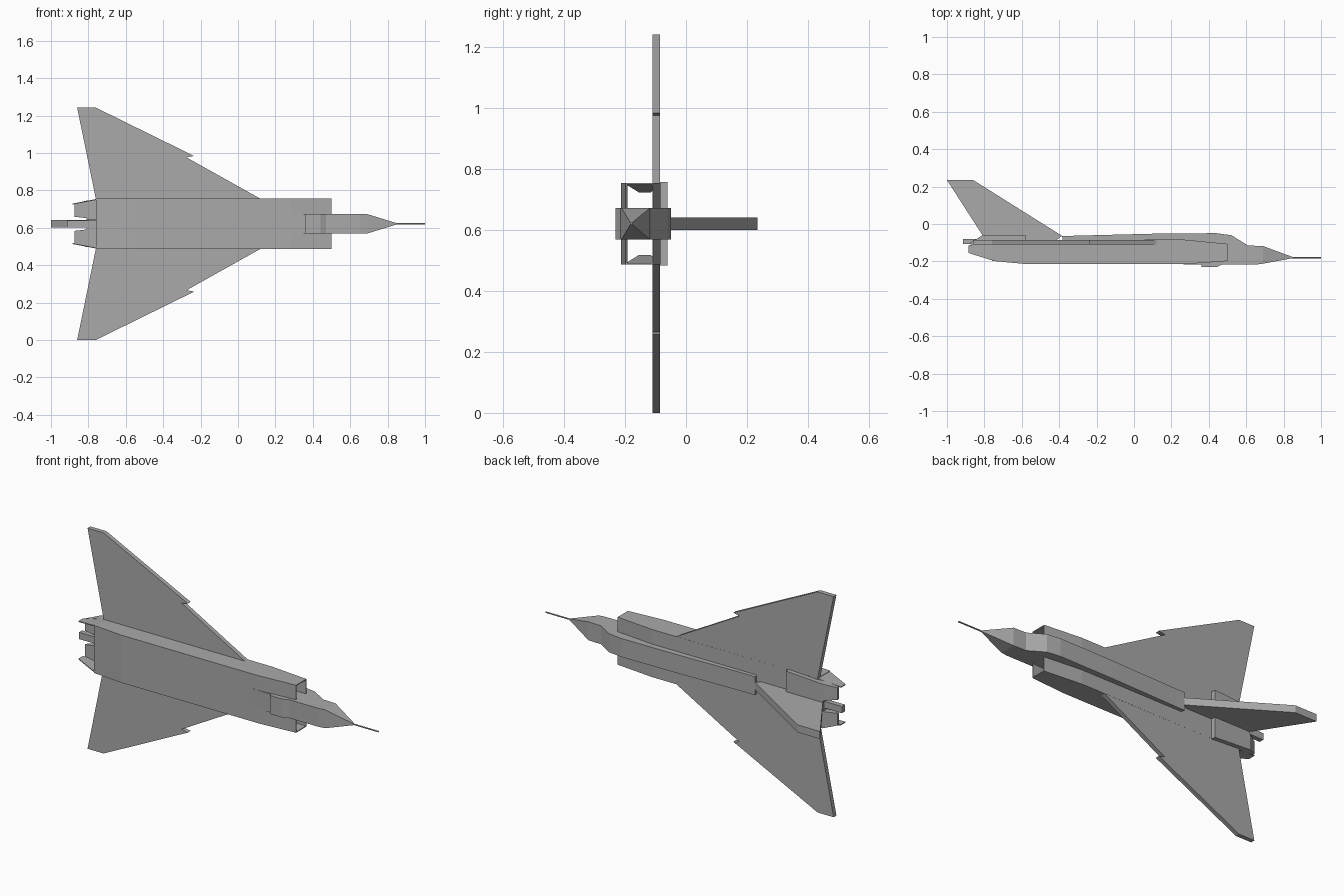
import bpy, bmesh

if "Cube" in bpy.data.objects:
    bpy.data.objects.remove(bpy.data.objects["Cube"], do_unlink=True)

MID = 0.621    # height of the aircraft's centre plane
HALF = 0.134   # half width of the hull
CORE = 0.052   # half width of the fuselage

grey = bpy.data.materials.new("airframe_grey")
grey.use_nodes = True
colour = (0.4, 0.4, 0.4, 1)
grey.diffuse_color = colour
grey.node_tree.nodes["Principled BSDF"].inputs["Base Color"].default_value = colour


def loft(name, start, end):
    """Solid between two matching outlines of 3D points."""
    bm = bmesh.new()
    a = [bm.verts.new(p) for p in start]
    b = [bm.verts.new(p) for p in end]
    bm.faces.new(a)
    bm.faces.new(b)
    for i in range(len(a)):
        j = (i + 1) % len(a)
        bm.faces.new((a[i], a[j], b[j], b[i]))
    bmesh.ops.recalc_face_normals(bm, faces=bm.faces)
    mesh = bpy.data.meshes.new(name)
    bm.to_mesh(mesh)
    bm.free()
    mesh.materials.append(grey)
    obj = bpy.data.objects.new(name, mesh)
    bpy.context.collection.objects.link(obj)
    return obj


def side_prism(name, outline, w0, w1):
    """Side profile (x, y) extruded across the aircraft."""
    return loft(name, [(x, y, MID + w0) for x, y in outline],
                [(x, y, MID + w1) for x, y in outline])


def plan_prism(name, outline, y0, y1, side=1):
    """Plan outline (x, offset) extruded through its thickness."""
    return loft(name, [(x, y0, MID + side * w) for x, w in outline],
                [(x, y1, MID + side * w) for x, w in outline])


# Fuselage with spine, canopy and chin step
side_prism("fuselage", [(-0.36, -0.2), (-0.385, -0.063), (-0.33, -0.063), (0.1, -0.052),
                        (0.44, -0.049), (0.52, -0.06), (0.61, -0.115), (0.69, -0.118),
                        (0.69, -0.212), (0.65, -0.217), (0.47, -0.217), (0.44, -0.231),
                        (0.36, -0.231), (0.36, -0.217), (0.15, -0.213)], -CORE, CORE)

# Pointed nose and probe
base = [(0.69, y, MID + w) for y, w in
        ((-0.118, -CORE), (-0.118, CORE), (-0.212, CORE), (-0.212, -CORE))]
loft("nose_cone", base, [(0.853, -0.18 + (p[1] + 0.165) * 0.04, MID + (p[2] - MID) * 0.04)
                         for p in base])
bpy.ops.mesh.primitive_cylinder_add(vertices=8, radius=0.004, depth=0.155,
                                    location=(0.9225, -0.18, MID),
                                    rotation=(0, 1.5708, 0))
probe = bpy.context.object
probe.name = "nose_probe"
probe.data.materials.append(grey)

# Hollow hull: upper deck and belly plate
side_prism("hull_deck", [(-0.76, -0.109), (-0.76, -0.085), (0.27, -0.084),
                         (0.5, -0.106), (0.5, -0.11), (0.27, -0.109)], -HALF, HALF)
side_prism("hull_belly", [(-0.76, -0.197), (-0.58, -0.214), (0.28, -0.214), (0.5, -0.198),
                          (0.5, -0.194), (0.28, -0.206), (-0.58, -0.206), (-0.76, -0.192)],
           -HALF, HALF)

wall = [(-0.76, -0.197), (-0.58, -0.214), (0.28, -0.214), (0.5, -0.198),
        (0.5, -0.106), (0.27, -0.084), (-0.76, -0.085)]
wing = [(0.12, HALF), (-0.275, 0.355), (-0.235, 0.363), (-0.76, 0.621),
        (-0.86, 0.621), (-0.76, HALF)]

for side, label in ((1, "upper"), (-1, "lower")):
    # Delta wing with a notched leading edge
    plan_prism(label + "_wing", wing, -0.11, -0.085, side)
    # Hull side wall
    side_prism(label + "_hull_wall", wall, side * (HALF - 0.005), side * HALF)
    # Engine fairing on the deck
    plan_prism(label + "_engine_fairing",
               [(-0.58, 0.02), (-0.58, HALF + 0.003), (-0.81, HALF - 0.01), (-0.81, 0.02)],
               -0.108, -0.06, side)
    # Sloping flap behind the fairing
    loft(label + "_nozzle_flap",
         [(-0.81, y, MID + side * w) for y, w in
          ((-0.06, 0.03), (-0.06, 0.124), (-0.108, 0.124), (-0.108, 0.03))],
         [(-0.875, y, MID + side * w) for y, w in
          ((-0.1, 0.038), (-0.1, 0.106), (-0.11, 0.106), (-0.11, 0.038))])
    # Tapered cheek plate beside the nozzle
    edge = [(-0.75, -0.197, HALF), (-0.885, -0.155, 0.108),
            (-0.885, -0.115, 0.108), (-0.75, -0.085, HALF)]
    loft(label + "_nozzle_cheek",
         [(x, y, MID + side * w) for x, y, w in edge],
         [(x, y, MID + side * (w - 0.005)) for x, y, w in edge])

# Tail fin and tail stub
side_prism("tail_fin", [(-1, 0.235), (-0.86, 0.235), (-0.385, -0.063),
                        (-0.42, -0.09), (-0.8, -0.09), (-0.81, -0.06)], -0.021, 0.021)
side_prism("tail_stub", [(-0.915, -0.108), (-0.915, -0.08),
                         (-0.74, -0.08), (-0.74, -0.108)], -0.019, 0.019)
